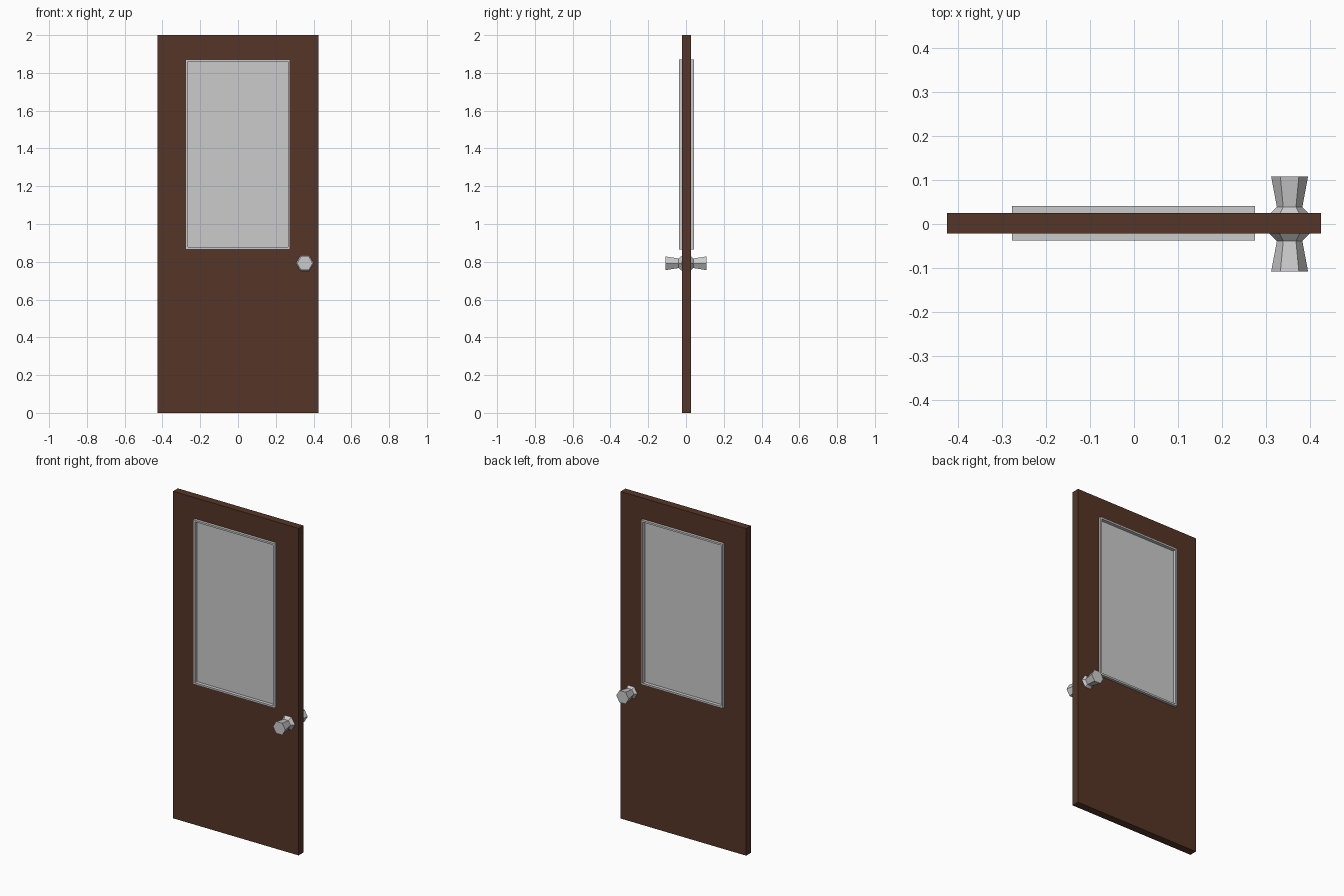
import bpy, bmesh
from math import cos, sin, pi

if "Cube" in bpy.data.objects:
    bpy.data.objects.remove(bpy.data.objects["Cube"])

YC = 0.002  # slab centre in depth


def make(name, verts, faces, mat=None):
    me = bpy.data.meshes.new(name)
    me.from_pydata(verts, [], faces)
    bm = bmesh.new()
    bm.from_mesh(me)
    bmesh.ops.recalc_face_normals(bm, faces=bm.faces)
    bm.to_mesh(me)
    bm.free()
    ob = bpy.data.objects.new(name, me)
    bpy.context.collection.objects.link(ob)
    if mat:
        me.materials.append(mat)
    return ob


def ring_panel(name, outer, inner, half, mat=None):
    """Rectangular slab with a rectangular opening; rects are x0, x1, z0, z1."""
    verts = []
    for x0, x1, z0, z1 in (outer, inner):
        for y in (YC - half, YC + half):
            verts += [(x0, y, z0), (x1, y, z0), (x1, y, z1), (x0, y, z1)]
    faces = []
    for i in range(4):
        j = (i + 1) % 4
        for a, b in ((0, 4), (4, 12), (12, 8), (8, 0)):
            faces.append((a + i, a + j, b + j, b + i))
    return make(name, verts, faces, mat)


def hex_knob(name, side):
    """Six-sided flared knob, side = -1 front, +1 back."""
    profile = [(0.047, 0.021), (0.029, 0.039), (0.042, 0.108)]
    verts = [(0.354 + r * cos(k * pi / 3), side * y, 0.792 + r * sin(k * pi / 3))
             for r, y in profile for k in range(6)]
    faces = [(s * 6 + k, s * 6 + (k + 1) % 6, s * 6 + 6 + (k + 1) % 6, s * 6 + 6 + k)
             for s in range(2) for k in range(6)]
    faces += [tuple(range(6)), tuple(range(12, 18))]
    return make(name, verts, faces)


wood = bpy.data.materials.new("dark_wood")
wood.diffuse_color = (0.09, 0.036, 0.02, 1)
wood.use_nodes = True
wood.node_tree.nodes["Principled BSDF"].inputs["Base Color"].default_value = wood.diffuse_color

# Slab with window opening, and the raised window frame
window = (-0.277, 0.275, 0.866, 1.872)
x0, x1, z0, z1 = window
t = 0.011
inner = (x0 + t, x1 - t, z0 + t, z1 - t)
ring_panel("door_slab", (-0.425, 0.425, 0, 2), window, 0.0233, wood)
ring_panel("window_frame", window, inner, 0.0393)

# Glass pane
bpy.ops.mesh.primitive_cube_add(size=1, location=((x0 + x1) / 2, YC, (z0 + z1) / 2))
pane = bpy.context.object
pane.name = "window_pane"
pane.scale = (x1 - x0 - 2 * t, 0.038, z1 - z0 - 2 * t)

# Knobs on both faces
hex_knob("front_knob", -1)
hex_knob("back_knob", 1)
